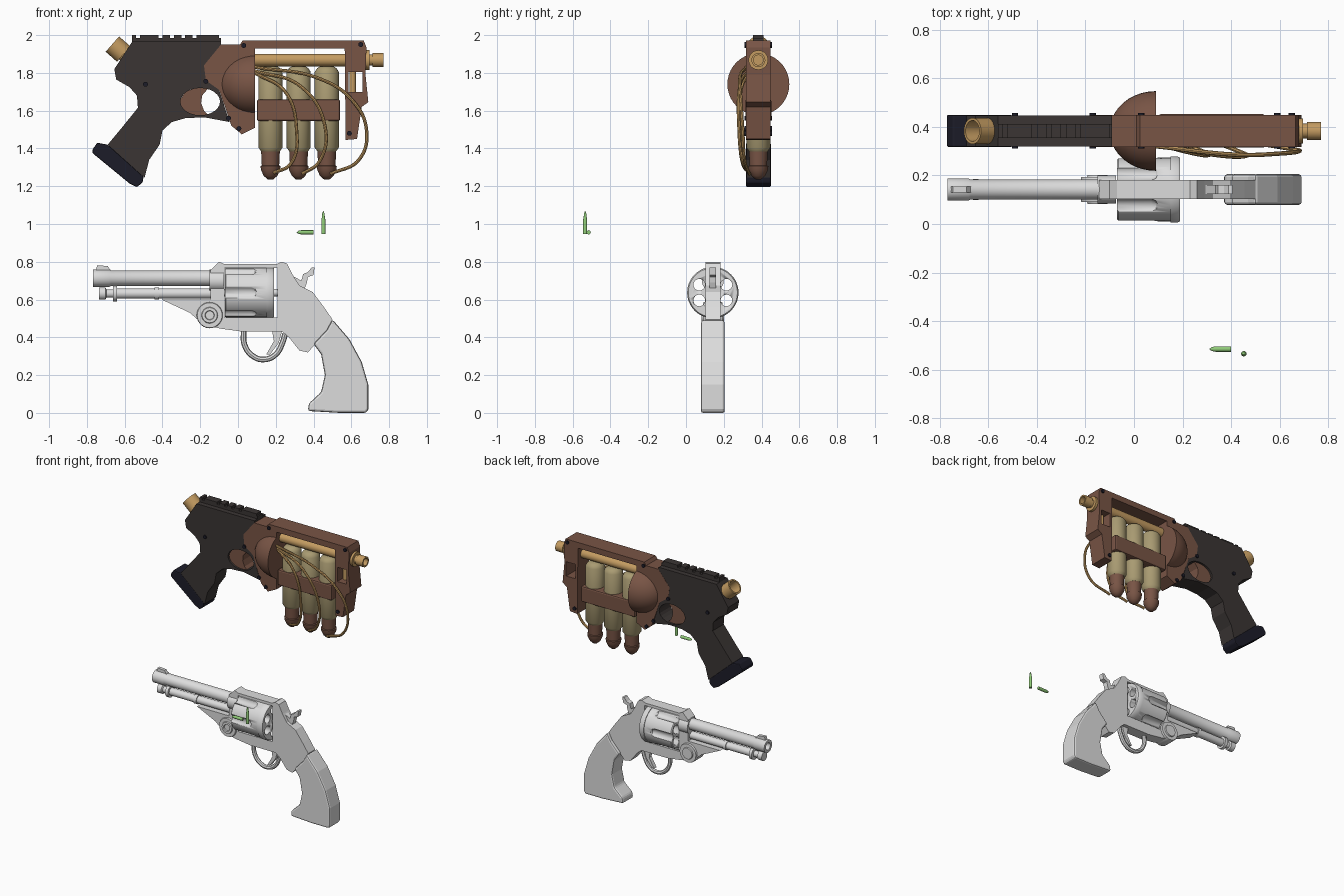
import bpy, bmesh, math
from mathutils import Vector

cube = bpy.data.objects.get("Cube")
if cube:
    bpy.data.objects.remove(cube, do_unlink=True)


def material(name, *rgb):
    m = bpy.data.materials.new(name)
    m.use_nodes = True
    m.diffuse_color = (*rgb, 1)
    m.node_tree.nodes["Principled BSDF"].inputs["Base Color"].default_value = (*rgb, 1)
    return m


STEEL = material("pale_steel", .72, .72, .72)
BROWN = material("brown_metal", .19, .09, .06)
BLACK = material("charcoal", .043, .036, .034)
NAVY = material("dark_navy", .012, .012, .022)
BRASS = material("brass", .55, .33, .12)
TANK = material("khaki", .40, .33, .17)
GREEN = material("green", .28, .6, .19)
PY, RY = .383, .142  # depth of the pistol and of the revolver


def finish(name, bm, mat, bevel=0):
    bmesh.ops.remove_doubles(bm, verts=bm.verts, dist=1e-5)
    bmesh.ops.recalc_face_normals(bm, faces=bm.faces)
    mesh = bpy.data.meshes.new(name)
    bm.to_mesh(mesh)
    bm.free()
    ob = bpy.data.objects.new(name, mesh)
    bpy.context.collection.objects.link(ob)
    mesh.materials.append(mat)
    if bevel:
        mod = ob.modifiers.new("edge", "BEVEL")
        mod.width, mod.segments, mod.limit_method = bevel, 2, "ANGLE"
    return ob


def bake(ob):
    bpy.context.view_layer.update()
    deps = bpy.context.evaluated_depsgraph_get()
    mesh = bpy.data.meshes.new_from_object(ob.evaluated_get(deps))
    ob.modifiers.clear()
    ob.data = mesh


def smooth(ob):
    bpy.ops.object.select_all(action="DESELECT")
    bpy.context.view_layer.objects.active = ob
    ob.select_set(True)
    bpy.ops.object.shade_smooth_by_angle(angle=math.radians(35))


def prism(name, pts, y, half, mat, bevel=0):
    """Side outline (x, z) given thickness along y."""
    bm = bmesh.new()
    face = bm.faces.new([bm.verts.new((x, y - half, z)) for x, z in pts])
    out = bmesh.ops.extrude_face_region(bm, geom=[face])
    verts = [v for v in out["geom"] if isinstance(v, bmesh.types.BMVert)]
    bmesh.ops.translate(bm, verts=verts, vec=(0, 2 * half, 0))
    # the first cap must survive so that the solid is closed
    if not face.is_valid or len(bm.faces) < len(pts) + 2:
        bmesh.ops.holes_fill(bm, edges=[e for e in bm.edges if e.is_boundary])
    return finish(name, bm, mat, bevel)


def box(name, x0, x1, z0, z1, y, half, mat, bevel=0):
    return prism(name, [(x0, z0), (x1, z0), (x1, z1), (x0, z1)], y, half, mat, bevel)


def lathe(name, origin, axis, profile, mat, n=28):
    """Revolve (distance, radius) pairs around an axis."""
    q = Vector(axis).to_track_quat("Z", "Y")
    bm = bmesh.new()
    rings = []
    for d, r in profile:
        rings.append([bm.verts.new(Vector(origin) + q @ Vector(
            (r * math.cos(2 * math.pi * i / n), r * math.sin(2 * math.pi * i / n), d)))
            for i in range(n)])
    for a, b in zip(rings, rings[1:]):
        for i in range(n):
            j = (i + 1) % n
            bm.faces.new((a[i], a[j], b[j], b[i]))
    for ring, (d, r) in ((rings[0], profile[0]), (rings[-1], profile[-1])):
        if r > 0:
            bm.faces.new(ring)
    ob = finish(name, bm, mat)
    smooth(ob)
    return ob


def cut(ob, cutters):
    for c in cutters:
        c.hide_render = True
        mod = ob.modifiers.new("cut", "BOOLEAN")
        mod.operation, mod.object, mod.solver = "DIFFERENCE", c, "EXACT"
    bake(ob)
    for c in cutters:
        bpy.data.objects.remove(c, do_unlink=True)


def tube(name, pts, radius, mat):
    cu = bpy.data.curves.new(name, "CURVE")
    cu.dimensions, cu.bevel_depth, cu.bevel_resolution = "3D", radius, 2
    cu.use_fill_caps = True
    sp = cu.splines.new("BEZIER")
    sp.bezier_points.add(len(pts) - 1)
    for bp, p in zip(sp.bezier_points, pts):
        bp.co = p
        bp.handle_left_type = bp.handle_right_type = "AUTO"
    tmp = bpy.data.objects.new(name + "_path", cu)
    bpy.context.collection.objects.link(tmp)
    bpy.context.view_layer.update()
    mesh = bpy.data.meshes.new_from_object(tmp.evaluated_get(bpy.context.evaluated_depsgraph_get()))
    bpy.data.objects.remove(tmp, do_unlink=True)
    ob = bpy.data.objects.new(name, mesh)
    bpy.context.collection.objects.link(ob)
    mesh.materials.clear()
    mesh.materials.append(mat)
    smooth(ob)


# Pistol: black grip body with trigger opening
body = prism("pistol_body", [
    (-.56, 1.965), (-.09, 1.965), (-.09, 1.95), (-.18, 1.84), (-.17, 1.76), (-.1, 1.71), (-.045, 1.54),
    (-.18, 1.565), (-.28, 1.56), (-.35, 1.54), (-.4, 1.495), (-.415, 1.42), (-.47, 1.34), (-.495, 1.245),
    (-.69, 1.42), (-.615, 1.51), (-.53, 1.615), (-.535, 1.68), (-.575, 1.725), (-.645, 1.765),
    (-.655, 1.82), (-.635, 1.85)], PY, .064, BLACK)
cut(body, [prism("trigger_opening", [(-.2 + .105 * math.cos(math.pi * i / 12), 1.648 + .072 * math.sin(math.pi * i / 12))
                                     for i in range(24)], PY, .1, BLACK)])
prism("pistol_trigger", [(-.31, 1.65), (-.28, 1.70), (-.21, 1.725), (-.16, 1.715), (-.19, 1.68), (-.195, 1.64),
                         (-.18, 1.60), (-.16, 1.58), (-.23, 1.57), (-.29, 1.6)], PY, .05, BROWN)
prism("grip_base", [(-.77, 1.395), (-.745, 1.43), (-.69, 1.42), (-.5, 1.25), (-.505, 1.22), (-.535, 1.195),
                    (-.575, 1.215), (-.77, 1.375)], PY, .066, NAVY, .006)
box("top_rail", -.56, -.09, 1.96, 1.985, PY, .028, BLACK)
for i, (a, b) in enumerate([(-.56, -.54), (-.52, -.42), (-.4, -.36), (-.34, -.3), (-.28, -.24), (-.22, -.1)]):
    box(f"rail_tooth_{i}", a, b, 1.98, 2.0, PY, .028, BLACK)
lathe("rear_sight_tube", (-.56, PY, 1.86), (-.75, 0, .66),
      [(0, 0), (0, .038), (.06, .038), (.06, .054), (.14, .054), (.14, .043), (.04, .034), (.04, 0)], BRASS)

# Pistol: brown frame, dome and barrel
frame = prism("pistol_frame", [
    (-.09, 1.95), (.01, 1.95), (.025, 1.972), (.665, 1.972), (.68, 1.935), (.675, 1.79), (.69, 1.645),
    (.655, 1.62), (.63, 1.45), (.57, 1.445), (.565, 1.93), (.09, 1.93), (.09, 1.51), (.02, 1.475),
    (-.035, 1.52), (-.055, 1.58), (-.1, 1.71), (-.17, 1.76), (-.18, 1.84)], PY, .065, BROWN)
cut(frame, [box("window", .585, .66, 1.70, 1.805, PY, .2, BROWN)])
steps = [math.pi / 2 * i / 10 for i in range(11)]
lathe("side_dome", (-.1, PY, 1.74), (1, 0, 0),
      [(.19 * (1 - math.cos(a)), .164 * math.sin(a)) for a in steps] + [(.19, 0)], BROWN, 40)
lathe("pistol_barrel", (.08, PY, 1.868), (1, 0, 0),
      [(0, 0), (0, .033), (.59, .033), (.59, .052), (.615, .052), (.615, .03), (.632, .03), (.632, .037),
       (.69, .037), (.69, .026), (.6, .026), (.6, 0)], BRASS)
lathe("window_pin", (.607, PY, 1.69), (0, 0, 1), [(0, .017), (.13, .017)], BRASS, 16)
for i, (x, z) in enumerate([(-.49, 1.74), (-.17, 1.755), (-.05, 1.56), (.005, 1.505), (.03, 1.945),
                            (.65, 1.95), (.59, 1.48)]):
    lathe(f"screw_{i}", (x, PY - .073, z), (0, 1, 0), [(0, .013), (.146, .013)], NAVY, 12)

# Pistol: gas tanks, strap and cables
for i in range(3):
    x = .172 + .149 * i
    lathe(f"tank_{i}", (x, PY, 1.835), (0, 0, -1),
          [(0, 0), (0, .035), (.01, .051), (.03, .064), (.43, .064), (.45, .05)], TANK)
    lathe(f"tank_cap_{i}", (x, PY, 1.395), (0, 0, -1),
          [(0, .05), (.085, .046), (.088, .053), (.11, .05), (.14, .036), (.158, .016), (.16, 0)], BROWN)
box("tank_strap", .1, .54, 1.545, 1.66, PY, .069, BROWN, .01)
tube("cable_short", [(.09, .33, 1.80), (.25, .29, 1.70), (.31, .285, 1.50), (.28, .30, 1.32),
                     (.19, .335, 1.27)], .009, BRASS)
tube("cable_middle", [(.09, .33, 1.81), (.33, .285, 1.73), (.46, .28, 1.52), (.43, .30, 1.33),
                      (.34, .335, 1.265)], .009, BRASS)
tube("cable_long", [(.09, .32, 1.83), (.43, .285, 1.77), (.6, .29, 1.66), (.68, .30, 1.50), (.64, .31, 1.34),
                    (.49, .335, 1.265)], .009, BRASS)

# Revolver: frame and grip
rframe = prism("revolver_frame", [
    (-.145, .755), (-.10, .80), (-.07, .787), (.205, .787), (.23, .80), (.26, .79), (.29, .73), (.325, .675),
    (.395, .64), (.455, .56), (.5, .495), (.47, .44), (.41, .365), (.37, .32), (.325, .33), (.27, .4),
    (.235, .43), (.025, .43), (-.085, .445), (-.18, .465), (-.255, .53), (-.405, .6), (-.145, .6)],
    RY, .04, STEEL)
cut(rframe, [box("opening", -.072, .21, .505, .768, RY, .2, STEEL)])
prism("revolver_grip", [
    (.5, .495), (.59, .39), (.655, .27), (.69, .15), (.69, .02), (.68, 0), (.54, 0), (.37, .01), (.375, .05),
    (.44, .11), (.46, .2), (.44, .31), (.4, .365), (.47, .44)], RY, .063, STEEL, .012)
tube("trigger_guard", [(x, RY, z) for x, z in [(.03, .44), (.035, .36), (.08, .3), (.14, .283), (.2, .31),
                                               (.235, .37), (.25, .42)]], .015, STEEL)
prism("revolver_trigger", [(.18, .44), (.19, .38), (.15, .31), (.17, .31), (.215, .37), (.235, .44)],
      RY, .014, STEEL)
prism("hammer", [(.28, .73), (.3, .67), (.35, .65), (.365, .69), (.37, .72), (.4, .73), (.405, .77), (.39, .77),
                 (.37, .745), (.345, .735), (.335, .7)], RY, .018, STEEL)

# Revolver: barrel group
lathe("revolver_barrel", (-.767, RY, .713), (1, 0, 0),
      [(.1, 0), (.1, .026), (0, .026), (0, .046), (.085, .046), (.095, .041), (.64, .041), (.64, 0)], STEEL)
lathe("barrel_collar", (-.15, RY, .7), (1, 0, 0), [(0, .058), (.075, .058)], STEEL)
prism("front_sight", [(-.755, .75), (-.745, .782), (-.69, .777), (-.67, .75)], RY, .012, STEEL)
lathe("loading_rod", (-.737, RY, .632), (1, 0, 0),
      [(0, .033), (.035, .033), (.04, .022), (.075, .022), (.075, .043), (.097, .043), (.097, .027), (.295, .027),
       (.295, .033), (.32, .033), (.32, .027), (.62, .027)], STEEL)
box("barrel_lug", -.66, -.64, .62, .69, RY, .015, STEEL)
lathe("hinge_disc", (-.15, RY - .06, .517), (0, 1, 0),
      [(.008, 0), (.008, .022), (0, .025), (0, .04), (.008, .043), (.008, .066), (.016, .069),
       (.104, .069), (.112, .066), (.112, .043), (.12, .04), (.12, 0)], STEEL)

# Revolver: fluted cylinder with six chambers
drum = lathe("revolver_cylinder", (-.07, RY, .637), (1, 0, 0),
             [(0, .126), (.006, .131), (.22, .131), (.22, .136), (.25, .136), (.26, .13)], STEEL, 48)
cutters = []
for i in range(6):
    a = math.pi / 3 * i
    b = a + math.pi / 6
    cutters.append(lathe("chamber", (-.1, RY + .083 * math.sin(a), .637 + .083 * math.cos(a)), (1, 0, 0),
                         [(0, .031), (.32, .031)], STEEL, 16))
    cutters.append(lathe("flute", (-.1, RY + .143 * math.sin(b), .637 + .143 * math.cos(b)), (1, 0, 0),
                         [(0, .034), (.17, .034), (.19, .026), (.205, 0)], STEEL, 16))
cut(drum, cutters)
lathe("cylinder_pin", (-.08, RY, .637), (1, 0, 0), [(0, .02), (.3, .02)], STEEL, 16)

# Loose rounds
round_profile = [(0, .011), (.075, .011), (.09, .008), (.11, .006), (.125, 0)]
lathe("standing_round", (.452, -.534, .946), (0, 0, 1), round_profile, GREEN, 16)
lathe("lying_round", (.4, -.515, .956), (-1, 0, 0),
      [(0, .011), (.065, .011), (.08, .008), (.09, 0)], GREEN, 16)
